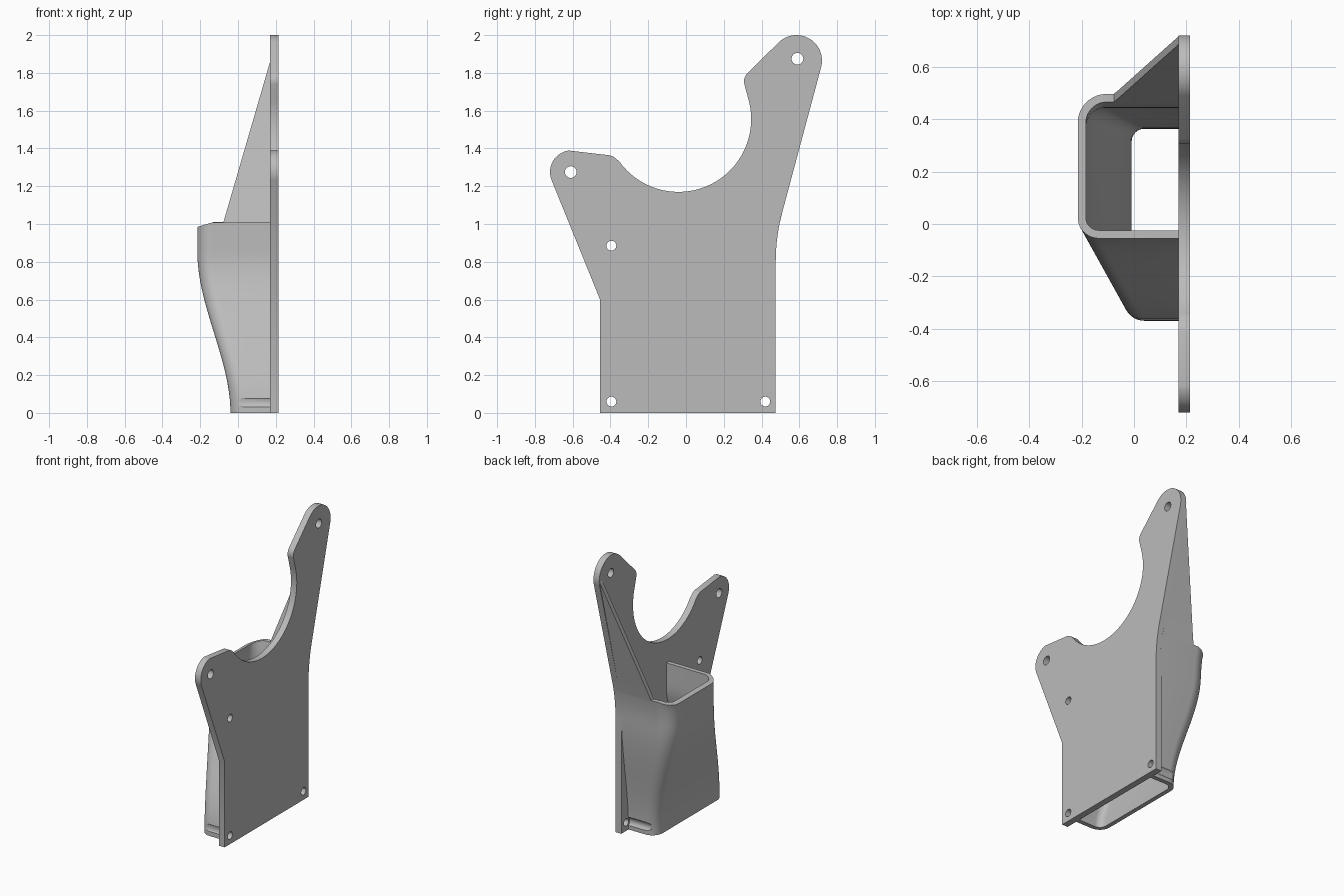
import bpy, bmesh
from math import cos, sin, pi, radians
from mathutils import Matrix

cube = bpy.data.objects.get("Cube")
if cube:
    bpy.data.objects.remove(cube, do_unlink=True)

grey = bpy.data.materials.new("plain grey")
grey.use_nodes = True
grey.diffuse_color = (0.5, 0.5, 0.5, 1)
grey.node_tree.nodes["Principled BSDF"].inputs["Base Color"].default_value = (0.5, 0.5, 0.5, 1)

INNER, OUTER = 0.17, 0.215      # plate faces in x
WALL, RIM = 0.031, 1.01         # duct wall and top


def make(name, bm):
    bmesh.ops.recalc_face_normals(bm, faces=bm.faces)
    mesh = bpy.data.meshes.new(name)
    bm.to_mesh(mesh)
    bm.free()
    obj = bpy.data.objects.new(name, mesh)
    bpy.context.collection.objects.link(obj)
    mesh.materials.append(grey)
    return obj


def arc(cx, cy, r, a, b, n):
    angles = [radians(a + (b - a) * i / n) for i in range(n + 1)]
    return [(cx + r * cos(t), cy + r * sin(t)) for t in angles]


def cut(obj, rods, x0, x1):
    """Drill rods (y, z, radius) running along x."""
    bm = bmesh.new()
    for y, z, r in rods:
        place = Matrix.Translation(((x0 + x1) / 2, y, z)) @ Matrix.Rotation(pi / 2, 4, 'Y')
        bmesh.ops.create_cone(bm, cap_ends=True, segments=32, radius1=r, radius2=r,
                              depth=x1 - x0, matrix=place)
    cutter = make(obj.name + "_cutter", bm)
    cutter.hide_render = True
    mod = obj.modifiers.new("holes", 'BOOLEAN')
    mod.operation, mod.solver, mod.object = 'DIFFERENCE', 'EXACT', cutter
    bpy.context.view_layer.objects.active = obj
    bpy.ops.object.modifier_apply(modifier=mod.name)
    bpy.data.objects.remove(cutter, do_unlink=True)


def smooth(obj):
    bpy.ops.object.select_all(action='DESELECT')
    obj.select_set(True)
    bpy.context.view_layer.objects.active = obj
    bpy.ops.object.shade_smooth_by_angle(angle=radians(30))


def back_edge(z):
    """Rear outline of the plate: upright, then leaning back."""
    if z < 0.8:
        return 0.475
    if z < 1.06:
        return 0.475 + 0.5 * (z - 0.8) ** 2
    return 0.509 + 0.26 * (z - 1.06)


# Mounting plate with two ears and a round cut-out
outline = [(-0.455, 0), (0.475, 0)]
outline += [(back_edge(0.8 + 0.26 * i / 8), 0.8 + 0.26 * i / 8) for i in range(9)]
outline += arc(0.585, 1.865, 0.135, -14, 135, 24)
outline += arc(0.365, 1.755, 0.058, 135, 195, 8)
outline += arc(-0.04, 1.555, 0.385, 16, -145, 48)
outline += arc(-0.42, 1.29, 0.075, 40, 82, 6)
outline += arc(-0.605, 1.275, 0.115, 98, 202, 18)
outline += [(-0.455, 0.6)]
bm = bmesh.new()
face = bm.faces.new([bm.verts.new((INNER, y, z)) for y, z in outline])
new = bmesh.ops.extrude_face_region(bm, geom=[face])["geom"]
bmesh.ops.translate(bm, vec=(OUTER - INNER, 0, 0),
                    verts=[v for v in new if isinstance(v, bmesh.types.BMVert)])
plate = make("mounting_plate", bm)
cut(plate, [(-0.395, 0.06, 0.026), (0.42, 0.06, 0.026), (-0.395, 0.885, 0.026),
            (-0.61, 1.275, 0.031), (0.59, 1.875, 0.031)], 0.1, 0.3)
smooth(plate)


# Duct: a U-shaped wall lofted from a wide shallow base to a narrow deep mouth
def section(z, inset):
    t = min(z / 0.85, 1)
    s = t * t * (3 - 2 * t)
    left = -0.04 - 0.175 * s + inset
    front = -0.37 + 0.315 * s + inset
    back = 0.395 + 0.08 * s + back_edge(z) - 0.475 - inset
    rf = 0.08 - inset
    rb = 0.08 + 0.03 * s - inset
    end = INNER + 0.01
    path = [(end, front)] + arc(left + rf, front + rf, rf, 270, 180, 10)
    path += arc(left + rb, back - rb, rb, 180, 90, 10) + [(end, back)]
    dip = 0.3 if z == RIM else 0
    return [(x, y, z - dip * max(0, -0.13 - x)) for x, y in path]


bm = bmesh.new()
rows = []
STEPS = 28
for i in range(STEPS + 1):
    z = RIM * i / STEPS
    ring = section(z, 0) + section(z, WALL)[::-1]
    rows.append([bm.verts.new(p) for p in ring])
count = len(rows[0])
for low, high in zip(rows, rows[1:]):
    for i in range(count):
        j = (i + 1) % count
        bm.faces.new((low[i], low[j], high[j], high[i]))
for row in (rows[0], rows[-1]):
    for i in range(count // 2 - 1):
        bm.faces.new((row[i], row[i + 1], row[count - 2 - i], row[count - 1 - i]))
duct = make("duct", bm)
# Screw clearance grooves at the base
cut(duct, [(-0.395, 0.058, 0.038), (0.42, 0.058, 0.038)], 0.0, 0.3)
smooth(duct)

# Rib: triangular web carrying the rear duct wall up the tall ear
bm = bmesh.new()
layers = []
for i in range(13):
    z = RIM - 0.01 + 0.86 * i / 12
    x = -0.08 + (INNER + 0.08) * i / 12
    y = back_edge(z)
    layers.append([bm.verts.new(p) for p in (
        (x, y, z), (INNER + 0.005, y, z), (INNER + 0.005, y - WALL, z), (x, y - WALL, z))])
for low, high in zip(layers, layers[1:]):
    for i in range(4):
        j = (i + 1) % 4
        bm.faces.new((low[i], low[j], high[j], high[i]))
bm.faces.new(layers[0])
bm.faces.new(layers[-1])
smooth(make("rear_rib", bm))
